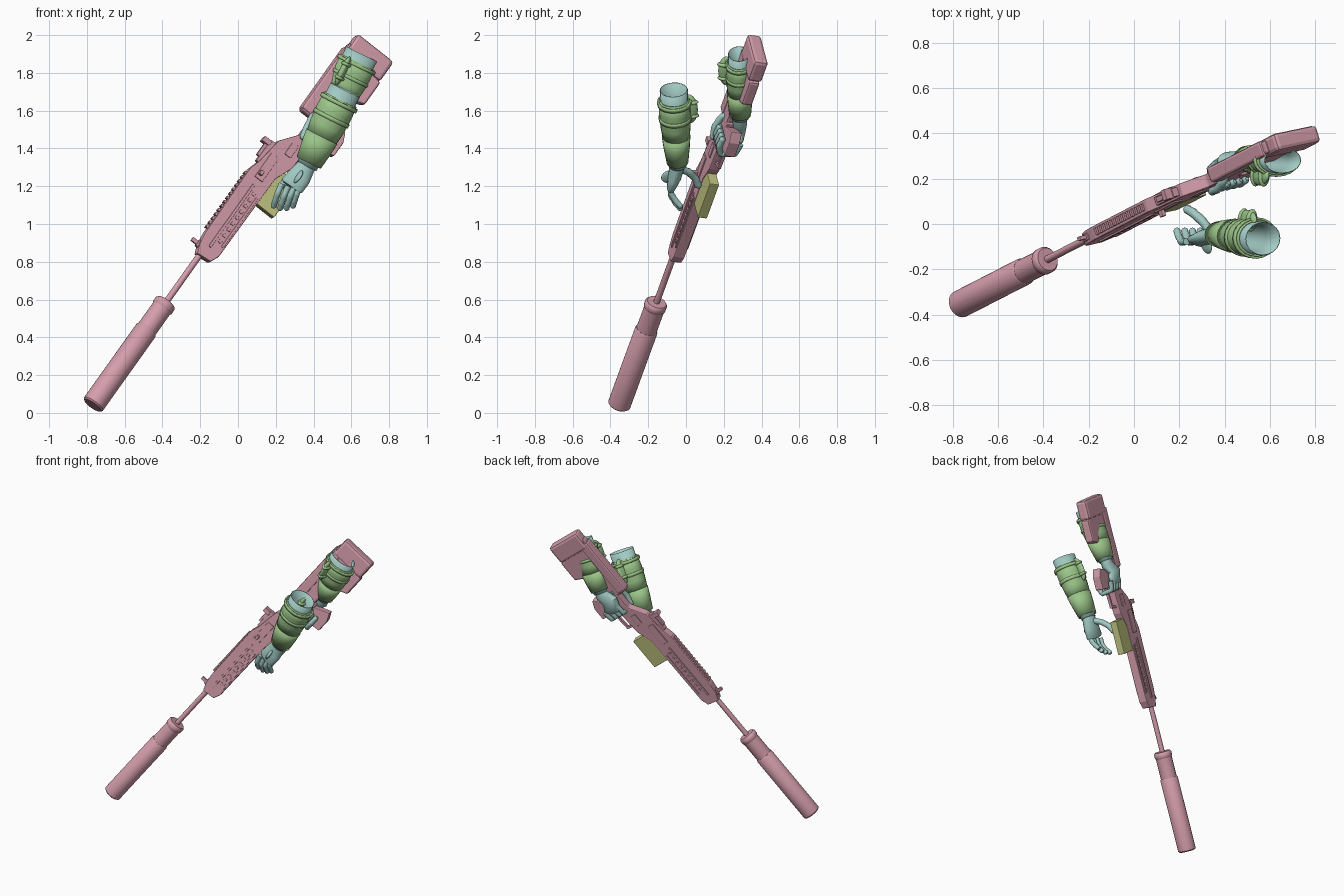
import bpy, bmesh, math
from mathutils import Vector, Matrix

if "Cube" in bpy.data.objects:
    bpy.data.objects.remove(bpy.data.objects["Cube"])


def material(name, rgb):
    m = bpy.data.materials.new(name)
    m.use_nodes = True
    m.diffuse_color = (*rgb, 1)
    m.node_tree.nodes["Principled BSDF"].inputs["Base Color"].default_value = (*rgb, 1)
    return m


PINK = material("dusty pink", (0.66, 0.34, 0.41))
GREEN = material("leaf green", (0.33, 0.56, 0.25))
TEAL = material("pale teal", (0.36, 0.59, 0.55))
OLIVE = material("olive yellow", (0.54, 0.56, 0.22))

# Rifle frame: a runs muzzle to butt, b runs down, c runs to the rear side
MUZZLE = Vector((-0.77, -0.355, 0.04))
A = Vector((0.556, 0.285, 0.78)).normalized()
B = Vector((0.776, 0.163, -0.612))
B = (B - A * B.dot(A)).normalized()
C = A.cross(B)


def gun(a, b, c=0):
    return MUZZLE + A * a + B * b + C * c


def finish(bm, name, mat, smooth=True):
    bmesh.ops.recalc_face_normals(bm, faces=bm.faces)
    me = bpy.data.meshes.new(name)
    bm.to_mesh(me)
    bm.free()
    ob = bpy.data.objects.new(name, me)
    bpy.context.collection.objects.link(ob)
    me.materials.append(mat)
    if smooth:
        bpy.ops.object.select_all(action="DESELECT")
        ob.select_set(True)
        bpy.context.view_layer.objects.active = ob
        bpy.ops.object.shade_smooth_by_angle(angle=math.radians(40))
    return ob


def prism(name, profile, low, high, mat=PINK, bevel=0.006):
    """Side profile in (a, b), extruded between two c values."""
    bm = bmesh.new()
    face = bm.faces.new([bm.verts.new(gun(a, b, low)) for a, b in profile])
    out = bmesh.ops.extrude_face_region(bm, geom=[face])["geom"]
    for v in out:
        if isinstance(v, bmesh.types.BMVert):
            v.co += C * (high - low)
    ob = finish(bm, name, mat, False)
    if bevel:
        mod = ob.modifiers.new("edges", "BEVEL")
        mod.width = bevel
        mod.segments = 2
        mod.limit_method = "ANGLE"
    return ob


def block(name, a0, a1, b0, b1, c0, c1, mat=PINK, bevel=0.003):
    return prism(name, [(a0, b0), (a1, b0), (a1, b1), (a0, b1)], c0, c1, mat, bevel)


def loft(name, rings, mat, wide=(1, 0, 0), sides=20, caps=True, wall=0):
    """Elliptical rings (centre, wide radius, thin radius) joined in order."""
    bm = bmesh.new()
    pts = [Vector(r[0]) for r in rings]
    loops = []
    for i, (_, rw, rt) in enumerate(rings):
        t = (pts[min(i + 1, len(pts) - 1)] - pts[max(i - 1, 0)]).normalized()
        u = Vector(wide)
        u = (u - t * u.dot(t)).normalized()
        v = t.cross(u)
        loops.append([bm.verts.new(pts[i] + u * rw * math.cos(k * math.tau / sides)
                                   + v * rt * math.sin(k * math.tau / sides)) for k in range(sides)])
    for p, q in zip(loops, loops[1:]):
        for k in range(sides):
            j = (k + 1) % sides
            bm.faces.new((p[k], p[j], q[j], q[k]))
    if caps:
        bm.faces.new(loops[0])
        bm.faces.new(loops[-1])
    ob = finish(bm, name, mat)
    if wall:
        mod = ob.modifiers.new("wall", "SOLIDIFY")
        mod.thickness = wall
        mod.offset = -1
    return ob


def turned(name, steps, sides=32):
    """Round part on the bore line from (a, radius) steps."""
    return loft(name, [(gun(a, 0), r, r) for a, r in steps], PINK, C, sides)


def finger(name, points, r, wide):
    """Tapered digit with a rounded tip and a raised joint at each bend."""
    points = [Vector(p) for p in points]
    rings = [(points[0], r, r)]
    for p, q in zip(points, points[1:]):
        rings += [(p.lerp(q, f), r * s, r * s) for f, s in ((0.25, 1), (0.75, 0.93), (0.95, 1.0))]
    end = (points[-1] - points[-2]).normalized()
    rings += [(points[-1] + end * r * f, r * s, r * s) for f, s in ((0.3, 0.85), (0.7, 0.5))]
    loft(name, rings, TEAL, wide, 10)


def pad(name, centre, axis, size, mat=GREEN):
    """Flattened rounded pad whose long side follows the axis."""
    bm = bmesh.new()
    bmesh.ops.create_icosphere(bm, subdivisions=3, radius=1)
    rot = Vector(axis).to_track_quat("Z", "Y").to_matrix().to_4x4()
    bm.transform(Matrix.Translation(centre) @ rot @ Matrix.Diagonal((*size, 1)))
    finish(bm, name, mat)


# Suppressor and barrel
turned("suppressor_body", [(0, 0.053), (0.008, 0.061), (0.508, 0.061), (0.516, 0.056)])
turned("suppressor_neck", [(0.51, 0.055), (0.68, 0.055)])
turned("suppressor_collar", [(0.655, 0.054), (0.663, 0.06), (0.69, 0.06), (0.70, 0.052)])
turned("barrel", [(0.69, 0.017), (1.05, 0.017)], 16)

# Receiver and handguard
prism("receiver", [(1.01, -.02), (1.06, -.04), (1.13, -.05), (1.56, -.055), (1.63, -.035),
                   (1.78, -.015), (1.88, .06), (2.02, .06), (2.02, .15), (1.7, .13),
                   (1.6, .09), (1.07, .085), (1.02, .065)], -0.03, 0.03)
for side in (-1, 1):
    def plate(name, a0, a1, b0, b1, d0, d1):
        block(name, a0, a1, b0, b1, min(side * d0, side * d1), max(side * d0, side * d1))
    plate("side_rail", 1.08, 1.5, 0.005, 0.02, 0.028, 0.038)
    plate("lower_rail", 1.12, 1.46, 0.062, 0.076, 0.028, 0.036)
    plate("bolt_cover", 1.54, 1.7, -0.01, 0.04, 0.028, 0.037)
    plate("selector_plate", 1.74, 1.82, 0.05, 0.09, 0.028, 0.036)
    for i in range(9):
        plate("vent_rib", 1.13 + i * .04, 1.15 + i * .04, 0.032, 0.052, 0.028, 0.035)
for i in range(14):
    block("top_rail_tooth", 1.16 + i * .028, 1.175 + i * .028, -0.064, -0.045, -0.016, 0.016, bevel=0)
block("bolt_handle", 1.56, 1.585, -0.005, 0.015, -0.065, -0.03)

# Sights
block("front_sight_base", 1.045, 1.085, -0.05, -0.02, -0.015, 0.015)
block("front_sight_post", 1.052, 1.075, -0.085, -0.04, -0.009, 0.009)
block("rear_sight_base", 1.62, 1.76, -0.05, -0.015, -0.02, 0.02)
block("rear_sight_leaf", 1.65, 1.74, -0.066, -0.045, -0.012, 0.012)
block("rear_sight_drum", 1.725, 1.755, -0.088, -0.04, -0.024, 0.024)

# Magazine, pistol grip and trigger guard
block("magazine", 1.43, 1.66, 0.07, 0.205, -0.026, 0.026, OLIVE, 0.004)
prism("pistol_grip", [(1.88, .1), (1.98, .1), (2.045, .25), (1.99, .275), (1.9, .275)], -0.03, 0.03)
prism("trigger_guard", [(1.74, .12), (1.75, .185), (1.9, .195), (1.9, .18), (1.765, .172), (1.757, .12)],
      -0.01, 0.01, bevel=0)

# Stock, cheek strip and butt
prism("stock", [(1.99, -.015), (2.45, -.01), (2.45, .21), (2.39, .21), (2.38, .25), (2.23, .25),
                (2.19, .14), (1.99, .13)], -0.03, 0.03, bevel=0.012)
block("cheek_rest", 2.0, 2.42, -0.02, 0.05, -0.036, 0.036, bevel=0.012)
block("butt_pad", 2.38, 2.515, -0.003, 0.243, -0.04, 0.04, bevel=0.018)


def forearm(name, elbow, wrist, top, low, lump):
    """Sleeve, bracer, straps and elbow pad between two points."""
    elbow, wrist = Vector(elbow), Vector(wrist)
    axis = (wrist - elbow).normalized()

    def ring(f, grow=1.0):
        mid = 1 + 0.12 * math.sin(math.pi * f)
        return (elbow.lerp(wrist, f), (top[0] + (low[0] - top[0]) * f) * mid * grow,
                (top[1] + (low[1] - top[1]) * f) * mid * grow)

    loft(name + "_sleeve", [ring(f, 0.93) for f in (0, .3, .6, .9, 1.05)], TEAL, caps=False, wall=0.004)
    loft(name + "_bracer", [ring(f, g) for f, g in ((.13, 1.02), (.3, 1.08), (.5, 1.1), (.66, 1.08))],
         GREEN, caps=False, wall=0.008)
    loft(name + "_cuff", [ring(f, g) for f, g in ((.64, 1.13), (.8, 1.15), (1.0, 1.15))],
         GREEN, caps=False, wall=0.01)
    for f in (.15, .36):
        loft(name + "_strap", [ring(f, 1.15), ring(f + .05, 1.15)], GREEN, caps=False, wall=0.01)
    pad(name + "_pad", Vector(lump), axis, (0.045, 0.02, 0.085))
    for s in (-.04, .04):
        pad(name + "_pad_ridge", Vector(lump) + axis * s, axis, (0.05, 0.028, 0.014))


# Supporting arm with its open hand
forearm("front_arm", (.568, -.065, 1.71), (.375, -.045, 1.325), (.093, .08), (.062, .05), (.50, .018, 1.61))
loft("front_palm", [((.385, -.045, 1.35), .048, .042), ((.36, -.048, 1.305), .05, .04),
                    ((.325, -.06, 1.25), .063, .036), ((.288, -.075, 1.205), .066, .026),
                    ((.28, -.078, 1.195), .055, .018)], TEAL, (1, 0, -.1))
pad("front_hand_plate", (.318, -.088, 1.25), (-.5, -.15, -.8), (.045, .012, .04), TEAL)
for i, x in enumerate((.232, .266, .300, .334)):
    z = 1.213 - .014 * math.sin(math.pi * i / 3)
    finger("front_finger", [(x, -.077, z), (x - .022, -.08, z - .05),
                            (x - .035, -.055, z - .09), (x - .043, -.03, z - .118)], .0165, (1, 0, 0))
finger("front_thumb", [(.335, -.03, 1.29), (.30, .015, 1.275), (.26, .05, 1.24), (.235, .065, 1.205)],
       .021, (1, 0, 0))

# Trigger arm with its closed hand
forearm("rear_arm", (.655, .28, 1.90), (.495, .287, 1.575), (.098, .062), (.056, .05), (.555, .215, 1.81))
loft("rear_palm", [((.50, .287, 1.59), .046, .04), ((.475, .285, 1.54), .05, .038),
                   (gun(1.99, .12, .055), .058, .034), (gun(1.93, .15, .058), .06, .026),
                   (gun(1.915, .155, .056), .045, .016)], TEAL, B)
for b in (.10, .135, .17, .205):
    finger("rear_finger", [gun(1.94, b, .06), gun(1.875, b, .05), gun(1.86, b, -.03),
                           gun(1.91, b, -.05), gun(1.96, b, -.045)], .017, B)
finger("rear_thumb", [gun(2.03, .09, .03), gun(2.0, .055, -.035), gun(1.93, .06, -.055),
                      gun(1.87, .075, -.05)], .019, B)
